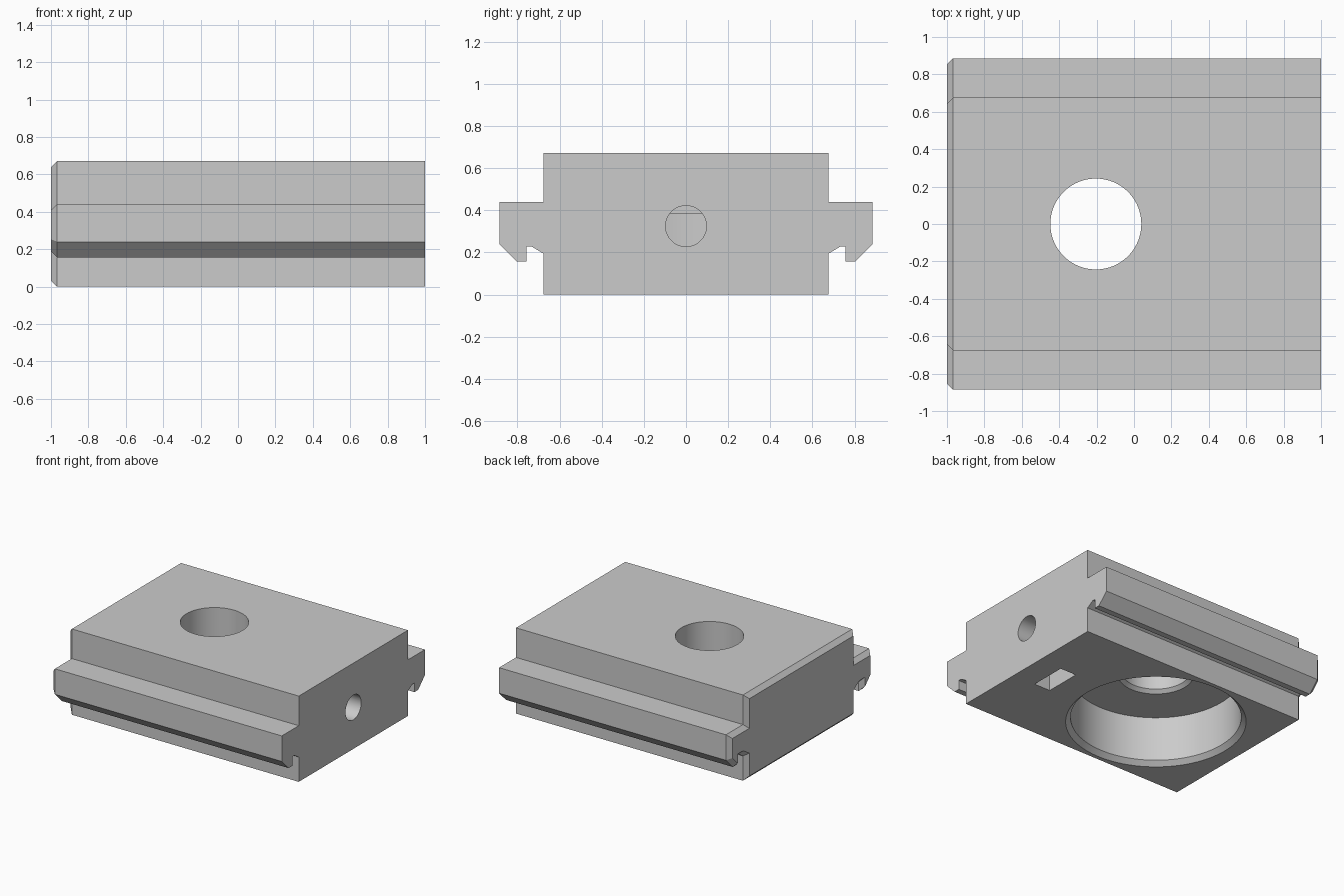
import bpy, bmesh, math
from mathutils import Vector

cube = bpy.data.objects.get("Cube")
if cube:
    bpy.data.objects.remove(cube, do_unlink=True)

grey = bpy.data.materials.new("plain grey")
grey.use_nodes = True
colour = (0.6, 0.6, 0.6, 1)
grey.diffuse_color = colour
grey.node_tree.nodes["Principled BSDF"].inputs["Base Color"].default_value = colour


def loft(name, rings):
    """Skin a list of closed rings and cap both ends."""
    bm = bmesh.new()
    loops = [[bm.verts.new(p) for p in ring] for ring in rings]
    n = len(loops[0])
    for a, b in zip(loops, loops[1:]):
        for i in range(n):
            j = (i + 1) % n
            bm.faces.new((a[i], a[j], b[j], b[i]))
    bm.faces.new(loops[0])
    bm.faces.new(loops[-1])
    bmesh.ops.recalc_face_normals(bm, faces=bm.faces)
    mesh = bpy.data.meshes.new(name)
    bm.to_mesh(mesh)
    bm.free()
    mesh.materials.append(grey)
    obj = bpy.data.objects.new(name, mesh)
    bpy.context.collection.objects.link(obj)
    return obj


def turned(name, origin, axis, profile, sides=96):
    """Round solid from (radius, distance) steps along an axis."""
    axis, origin = Vector(axis), Vector(origin)
    u = axis.orthogonal().normalized()
    v = axis.cross(u)
    angles = [math.tau * i / sides for i in range(sides)]
    return loft(name, [[origin + axis * d + r * (u * math.cos(t) + v * math.sin(t))
                        for t in angles] for r, d in profile])


def section(half, x):
    """Mirror a half outline of (y, z) into a full ring at x."""
    full = half + [(-y, z) for y, z in reversed(half)]
    return [(x, y, z) for y, z in full]


# Rail body: stepped flanges with hooked lips, bevelled at the left-hand end of x
outline = [(0.676, 0), (0.676, 0.194), (0.732, 0.228), (0.756, 0.228),
           (0.756, 0.156), (0.802, 0.156), (0.886, 0.24), (0.886, 0.44),
           (0.676, 0.44), (0.676, 0.672)]
inset = [(0.643, 0.033), (0.643, 0.213), (0.722, 0.261), (0.787, 0.261),
         (0.787, 0.19), (0.79, 0.19), (0.853, 0.253), (0.853, 0.407),
         (0.643, 0.407), (0.643, 0.639)]
body = loft("rail_body", [section(inset, -1), section(outline, -0.967),
                          section(outline, 1)])

# Stepped bore with chamfered mouths
bore = turned("bore_cutter", (-0.204, 0, 0), (0, 0, 1),
              [(0.665, -0.02), (0.61, 0.035), (0.61, 0.385),
               (0.27, 0.385), (0.243, 0.41), (0.243, 0.8)])

# Clamp screw hole from the end face into the bore
screw = turned("screw_cutter", (0.2, 0, 0.325), (1, 0, 0),
               [(0.097, 0), (0.097, 0.9)], 48)

# Nut pocket opening underneath
corners = [(0.665, -0.145), (0.805, -0.145), (0.805, 0.145), (0.665, 0.145)]
pocket = loft("nut_pocket_cutter",
              [[(x, y, z) for x, y in corners] for z in (-0.1, 0.48)])

# Cut the openings and bake the result
cutters = (bore, screw, pocket)
for cutter in cutters:
    cutter.hide_render = True
    mod = body.modifiers.new(cutter.name, 'BOOLEAN')
    mod.operation = 'DIFFERENCE'
    mod.solver = 'EXACT'
    mod.object = cutter
graph = bpy.context.evaluated_depsgraph_get()
baked = bpy.data.meshes.new_from_object(body.evaluated_get(graph))
body.modifiers.clear()
body.data = baked
for cutter in cutters:
    bpy.data.objects.remove(cutter, do_unlink=True)

# Smooth bores, crisp edges
bpy.ops.object.select_all(action='DESELECT')
body.select_set(True)
bpy.context.view_layer.objects.active = body
bpy.ops.object.shade_smooth_by_angle(angle=math.radians(25))
